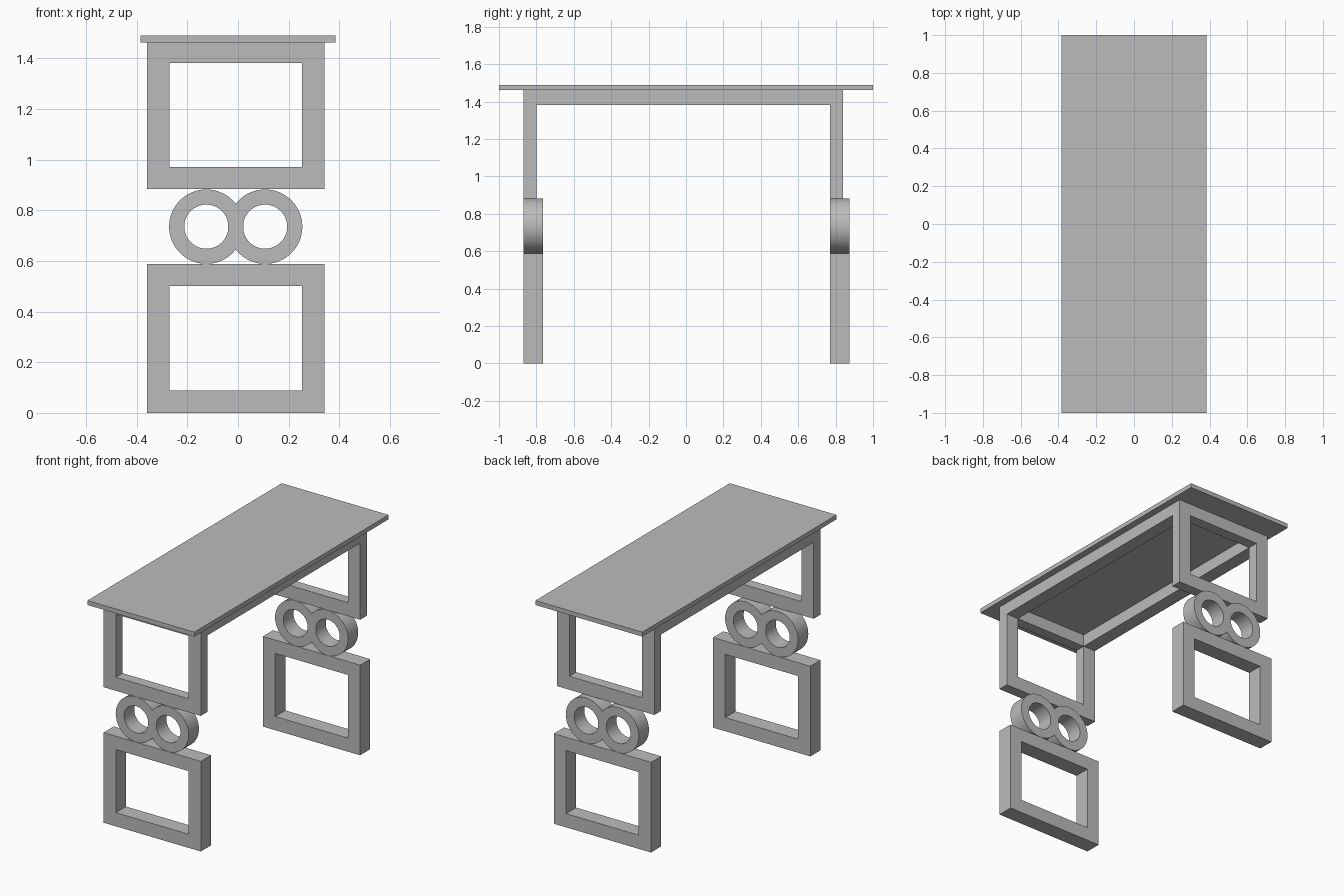
import bpy, bmesh, math

cube = bpy.data.objects.get("Cube")
if cube:
    bpy.data.objects.remove(cube, do_unlink=True)

grey = bpy.data.materials.new("plain grey")
grey.use_nodes = True
grey.diffuse_color = (0.5, 0.5, 0.5, 1)
grey.node_tree.nodes["Principled BSDF"].inputs["Base Color"].default_value = (0.5, 0.5, 0.5, 1)


def finish(name, bm):
    bmesh.ops.recalc_face_normals(bm, faces=bm.faces)
    mesh = bpy.data.meshes.new(name)
    bm.to_mesh(mesh)
    bm.free()
    mesh.materials.append(grey)
    obj = bpy.data.objects.new(name, mesh)
    bpy.context.collection.objects.link(obj)
    return obj


def box(name, x, y, z):
    bm = bmesh.new()
    bmesh.ops.create_cube(bm, size=1)
    for v in bm.verts:
        v.co = [r[0] if c < 0 else r[1] for c, r in zip(v.co, (x, y, z))]
    return finish(name, bm)


def hollow(name, outer, inner, y):
    """Extrude the band between two matching closed x-z outlines along y."""
    bm = bmesh.new()
    loops = [[bm.verts.new((px, d, pz)) for px, pz in outline]
             for outline, d in ((outer, y[0]), (outer, y[1]), (inner, y[1]), (inner, y[0]))]
    n = len(outer)
    for k in range(4):
        a, b = loops[k], loops[(k + 1) % 4]
        for i in range(n):
            j = (i + 1) % n
            bm.faces.new((a[i], a[j], b[j], b[i]))
    return finish(name, bm)


def rect(x, z):
    return [(x[0], z[0]), (x[1], z[0]), (x[1], z[1]), (x[0], z[1])]


def circle(cx, cz, r, n=64):
    return [(cx + r * math.cos(math.tau * i / n), cz + r * math.sin(math.tau * i / n))
            for i in range(n)]


OUT_X, IN_X = (-0.36, 0.341), (-0.271, 0.253)

# Table top
box("table_top", (-0.385, 0.385), (-1, 1), (1.461, 1.49))

# Two legs, each a lower frame, a pair of rings and an upper frame
legs = {"front": ((-0.87, -0.765), (-0.87, -0.8)),
        "back": ((0.77, 0.874), (0.77, 0.84))}
for side, (thick, thin) in legs.items():
    hollow(side + "_lower_frame", rect(OUT_X, (0, 0.587)), rect(IN_X, (0.089, 0.5)), thick)
    hollow(side + "_upper_frame", rect(OUT_X, (0.883, 1.461)), rect(IN_X, (0.971, 1.381)), thin)
    for label, cx in (("right", -0.125), ("left", 0.107)):
        ring = hollow(f"{side}_{label}_ring", circle(cx, 0.735, 0.147),
                      circle(cx, 0.735, 0.087), thick)
        bpy.ops.object.select_all(action='DESELECT')
        ring.select_set(True)
        bpy.context.view_layer.objects.active = ring
        bpy.ops.object.shade_smooth_by_angle(angle=math.radians(30))

# Long rails under the top, joining the two upper frames
for label, x in (("right", (OUT_X[0], IN_X[0])), ("left", (IN_X[1], OUT_X[1]))):
    box(label + "_rail", x, (-0.8, 0.77), (1.381, 1.461))
